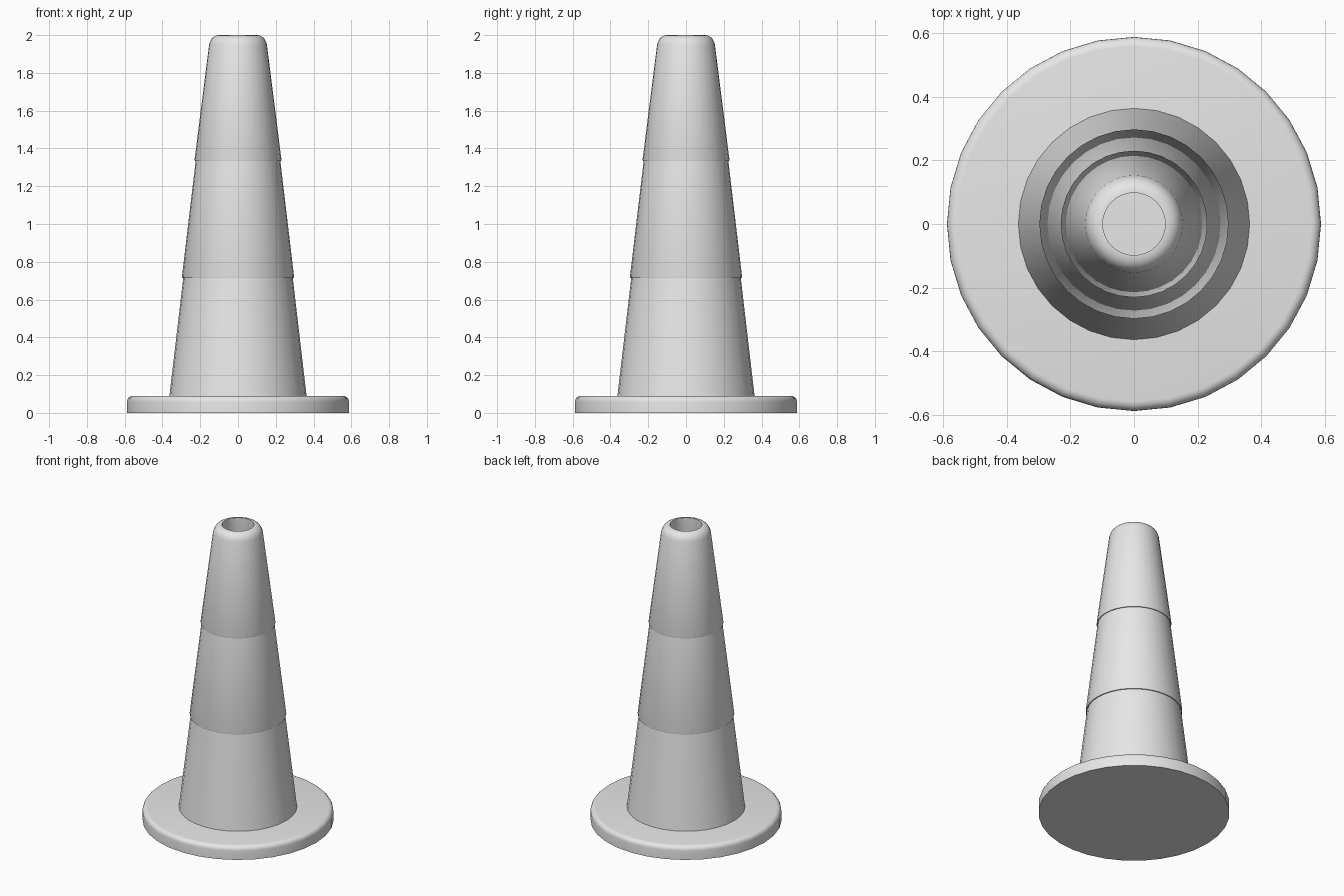
import bpy, bmesh
from math import sin, cos, pi, radians

SIDES = 32

cube = bpy.data.objects.get("Cube")
if cube:
    bpy.data.objects.remove(cube, do_unlink=True)

grey = bpy.data.materials.new("plain_grey")
grey.use_nodes = True
grey.diffuse_color = (0.8, 0.8, 0.8, 1)
grey.node_tree.nodes["Principled BSDF"].inputs["Base Color"].default_value = (0.8, 0.8, 0.8, 1)


def arc(r, z, size, steps=5):
    """Quarter round from the outer wall up to the top, centred on (r, z)."""
    return [(r + size * cos(pi / 2 * i / steps), z + size * sin(pi / 2 * i / steps))
            for i in range(steps + 1)]


def lathe(name, profile):
    """Turn a (radius, height) profile around the z axis."""
    bm = bmesh.new()
    verts = [bm.verts.new((0, r, z)) for r, z in profile]
    edges = [bm.edges.new(pair) for pair in zip(verts, verts[1:])]
    bmesh.ops.spin(bm, geom=verts + edges, cent=(0, 0, 0), axis=(0, 0, 1),
                   angle=2 * pi, steps=SIDES, use_duplicate=False)
    bmesh.ops.remove_doubles(bm, verts=bm.verts, dist=0.0002)
    bmesh.ops.recalc_face_normals(bm, faces=bm.faces)
    mesh = bpy.data.meshes.new(name)
    bm.to_mesh(mesh)
    bm.free()
    mesh.materials.append(grey)
    obj = bpy.data.objects.new(name, mesh)
    bpy.context.collection.objects.link(obj)
    bpy.ops.object.select_all(action='DESELECT')
    obj.select_set(True)
    bpy.context.view_layer.objects.active = obj
    bpy.ops.object.shade_smooth_by_angle(angle=radians(35))
    return obj


def lip(r, z):
    """Small overhanging edge at the foot of an upper section."""
    return [(r - 0.012, z), (r - 0.0015, z + 0.002), (r, z + 0.008)]


# Round foot plate with a softened upper rim
lathe("base", [(0, 0), (0.587, 0)] + arc(0.557, 0.06, 0.03) + [(0, 0.09)])

# Hollow tapering body in three stacked sections
lathe("lower_section", [(0.31, 0.09), (0.363, 0.09), (0.29, 0.715),
                        (0.24, 0.715), (0.31, 0.09)])
lathe("middle_section", [(0.24, 0.712)] + lip(0.297, 0.712)
      + [(0.224, 1.335), (0.17, 1.335), (0.24, 0.712)])
lathe("upper_section", [(0.17, 1.332)] + lip(0.23, 1.332)
      + [(0.153, 1.95)] + arc(0.1, 1.95, 0.05)[1:]
      + [(0.098, 2.0), (0.098, 1.96), (0.17, 1.332)])
